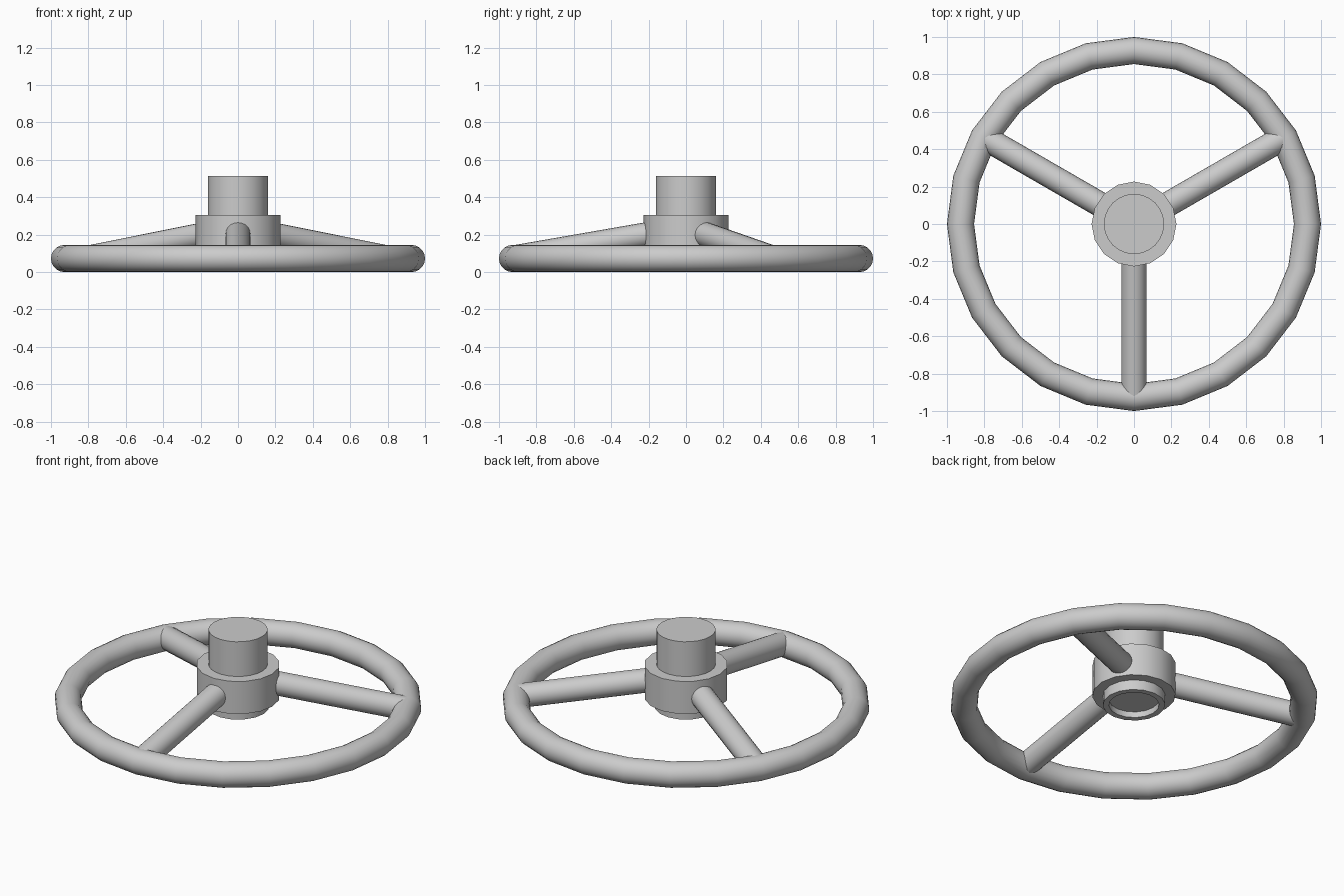
import bpy, bmesh, math
from mathutils import Vector

if "Cube" in bpy.data.objects:
    bpy.data.objects.remove(bpy.data.objects["Cube"])


def smooth(ob, name, angle=40):
    ob.name = name
    bpy.ops.object.select_all(action='DESELECT')
    ob.select_set(True)
    bpy.context.view_layer.objects.active = ob
    bpy.ops.object.shade_smooth_by_angle(angle=math.radians(angle))
    return ob


def lathe(name, profile, sides):
    """Revolve (radius, z) points about z; the profile ends on the axis."""
    bm = bmesh.new()
    vs = [bm.verts.new((r, 0, z)) for r, z in profile]
    edges = [bm.edges.new(p) for p in zip(vs, vs[1:])]
    bmesh.ops.spin(bm, geom=vs + edges, axis=(0, 0, 1), cent=(0, 0, 0),
                   angle=math.tau, steps=sides, use_duplicate=False)
    bmesh.ops.remove_doubles(bm, verts=bm.verts, dist=1e-4)
    bmesh.ops.recalc_face_normals(bm, faces=bm.faces)
    me = bpy.data.meshes.new(name)
    bm.to_mesh(me)
    bm.free()
    ob = bpy.data.objects.new(name, me)
    bpy.context.collection.objects.link(ob)
    return smooth(ob, name)


def rod(name, a, b, radius, sides=20):
    a, b = Vector(a), Vector(b)
    bpy.ops.mesh.primitive_cylinder_add(vertices=sides, radius=radius,
                                        depth=(b - a).length, location=(a + b) / 2)
    ob = bpy.context.object
    ob.rotation_euler = (b - a).to_track_quat('Z', 'Y').to_euler()
    return smooth(ob, name)


# Rim: 24 visible segments
RIM_R, TUBE = 0.9275, 0.0725
bpy.ops.mesh.primitive_torus_add(major_radius=RIM_R, minor_radius=TUBE,
                                 major_segments=24, minor_segments=20,
                                 location=(0, 0, TUBE))
smooth(bpy.context.object, "rim")

# Hub: wide collar, with a narrower recessed ring underneath
lathe("hub", [(0, 0.305), (0.227, 0.305), (0.227, 0.11), (0.17, 0.11),
              (0.17, 0.05), (0.137, 0.05), (0.137, 0.085), (0, 0.085)], 16)

# Round boss on top of the hub
lathe("hub_boss", [(0, 0.513), (0.161, 0.513), (0.161, 0.29), (0, 0.29)], 24)

# Three spokes sloping from hub down to the rim
for i, deg in enumerate((-90, 30, 150)):
    c, s = math.cos(math.radians(deg)), math.sin(math.radians(deg))
    rod(f"spoke_{i + 1}", (0.12 * c, 0.12 * s, 0.215),
        (0.92 * c, 0.92 * s, 0.076), 0.067)
